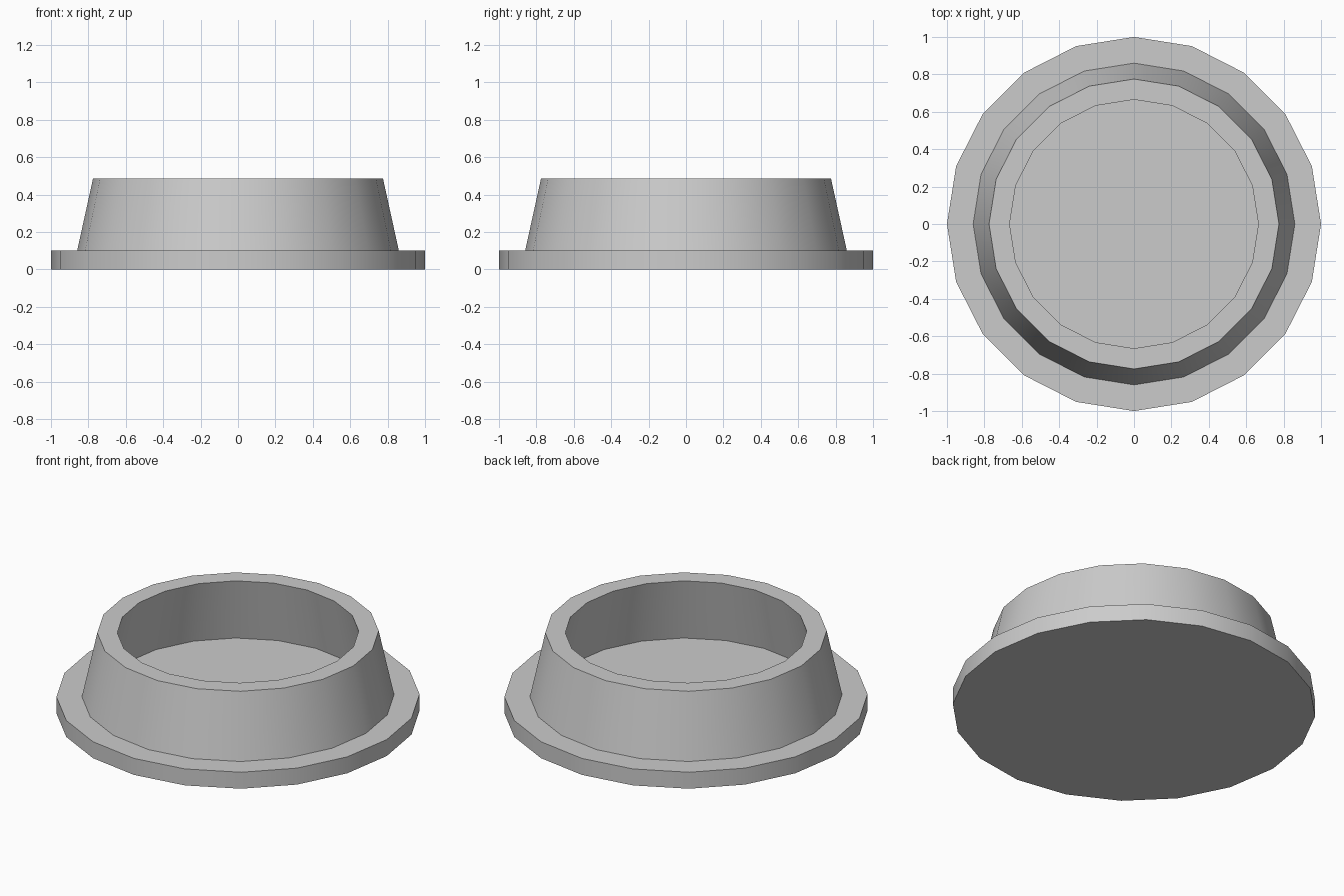
import bpy, bmesh
from math import cos, sin, pi, radians

if "Cube" in bpy.data.objects:
    bpy.data.objects.remove(bpy.data.objects["Cube"])

SIDES = 20

# Half-section: flange underside, flange edge, tapered collar outside, rim, collar inside, floor
PROFILE = [(1.0, 0.0), (1.0, 0.1), (0.86, 0.1), (0.775, 0.487), (0.665, 0.487), (0.75, 0.1)]


def lathe(name, profile, sides):
    bm = bmesh.new()
    rings = [[bm.verts.new((r * cos(2 * pi * i / sides), r * sin(2 * pi * i / sides), z))
              for i in range(sides)] for r, z in profile]
    for a, b in zip(rings, rings[1:]):
        for i in range(sides):
            j = (i + 1) % sides
            bm.faces.new((a[i], a[j], b[j], b[i]))
    # Flat bottom and recessed floor
    bm.faces.new(rings[0][::-1])
    bm.faces.new(rings[-1])
    bm.normal_update()
    mesh = bpy.data.meshes.new(name)
    bm.to_mesh(mesh)
    bm.free()
    obj = bpy.data.objects.new(name, mesh)
    bpy.context.collection.objects.link(obj)
    return obj


# Flanged cap with a hollow tapered collar
cap = lathe("flanged_cap", PROFILE, SIDES)
bpy.context.view_layer.objects.active = cap
cap.select_set(True)
bpy.ops.object.shade_smooth_by_angle(angle=radians(30))
